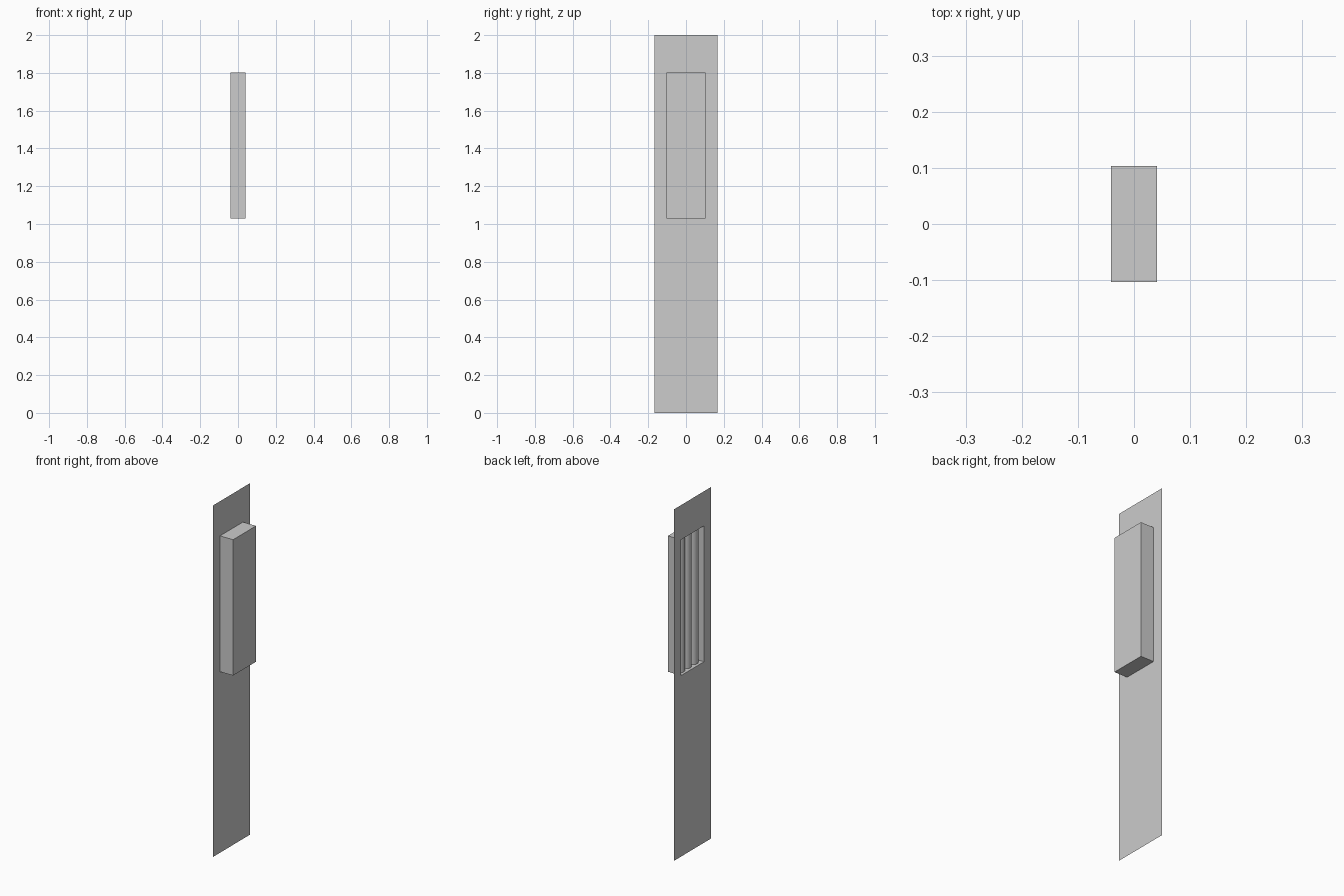
import bpy, bmesh

cube = bpy.data.objects.get("Cube")
if cube:
    bpy.data.objects.remove(cube, do_unlink=True)

# One plain grey for every part
grey = bpy.data.materials.new("light_grey")
grey.use_nodes = True
colour = (0.604, 0.604, 0.604, 1)
grey.diffuse_color = colour
grey.node_tree.nodes["Principled BSDF"].inputs["Base Color"].default_value = colour

PANEL_Y, HEIGHT = 0.167, 2.0
BOX_X, BOX_Y = 0.041, 0.103
LOW, HIGH = 1.03, 1.803


def make_object(name, bm):
    mesh = bpy.data.meshes.new(name)
    bm.to_mesh(mesh)
    bm.free()
    mesh.materials.append(grey)
    obj = bpy.data.objects.new(name, mesh)
    bpy.context.collection.objects.link(obj)
    return obj


# Thin upright panel: a grid of cells with the recess opening left out
bm = bmesh.new()
ys = (-PANEL_Y, -BOX_Y, BOX_Y, PANEL_Y)
zs = (0, LOW, HIGH, HEIGHT)
grid = [[bm.verts.new((-BOX_X, y, z)) for z in zs] for y in ys]
for i in range(3):
    for j in range(3):
        if (i, j) != (1, 1):
            bm.faces.new((grid[i][j], grid[i][j + 1],
                          grid[i + 1][j + 1], grid[i + 1][j]))
make_object("panel", bm)

# Box housing, open on the panel side
bm = bmesh.new()
bmesh.ops.create_cube(bm, size=1)
for v in bm.verts:
    v.co.x *= 2 * BOX_X
    v.co.y *= 2 * BOX_Y
    v.co.z = HIGH if v.co.z > 0 else LOW
open_side = [f for f in bm.faces if f.normal.x < -0.9]
bmesh.ops.delete(bm, geom=open_side, context='FACES_ONLY')
make_object("recessed_box", bm)

# Three upright tubes standing in the recess
for name, y in (("front_tube", -0.06), ("middle_tube", 0), ("back_tube", 0.06)):
    bpy.ops.mesh.primitive_cylinder_add(
        vertices=32, radius=0.029, depth=HIGH - LOW - 0.004,
        location=(0, y, (LOW + HIGH) / 2))
    tube = bpy.context.object
    tube.name = name
    tube.data.materials.append(grey)
    bpy.ops.object.shade_smooth_by_angle()
